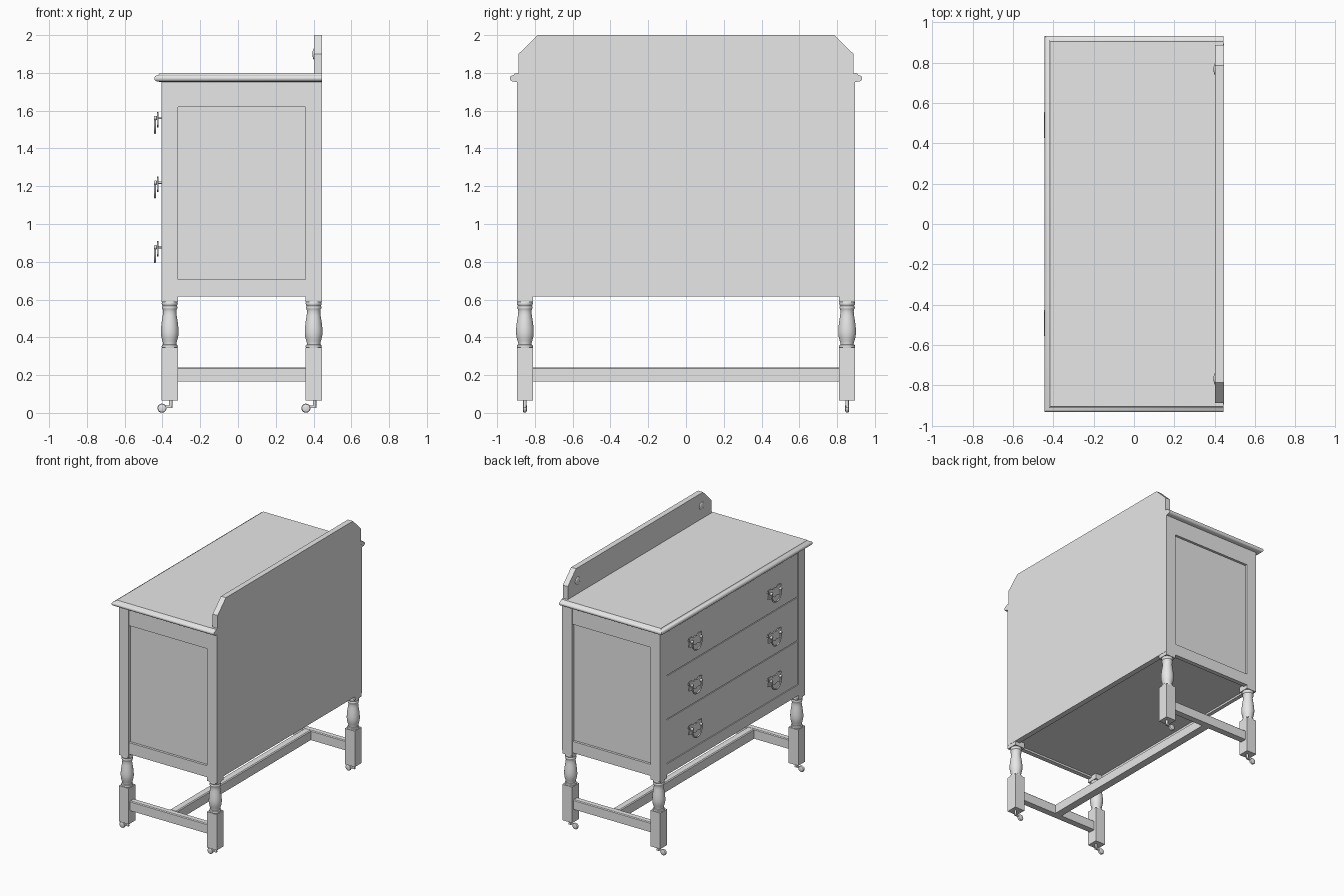
import bpy, bmesh, math
from mathutils import Vector

if "Cube" in bpy.data.objects:
    bpy.data.objects.remove(bpy.data.objects["Cube"], do_unlink=True)

grey = bpy.data.materials.new("plain_grey")
grey.use_nodes = True
grey.diffuse_color = (0.8, 0.8, 0.8, 1)
grey.node_tree.nodes["Principled BSDF"].inputs["Base Color"].default_value = (0.8, 0.8, 0.8, 1)


def finish(name, bm, smooth=False):
    bmesh.ops.recalc_face_normals(bm, faces=bm.faces)
    me = bpy.data.meshes.new(name)
    bm.to_mesh(me)
    bm.free()
    ob = bpy.data.objects.new(name, me)
    bpy.context.collection.objects.link(ob)
    me.materials.append(grey)
    if smooth:
        bpy.ops.object.select_all(action='DESELECT')
        ob.select_set(True)
        bpy.context.view_layer.objects.active = ob
        bpy.ops.object.shade_smooth_by_angle(angle=math.radians(40))
    return ob


def loft(name, rings, smooth=False):
    """Skin a list of closed rings and cap both ends."""
    bm = bmesh.new()
    loops = [[bm.verts.new(p) for p in r] for r in rings]
    n = len(loops[0])
    for a, b in zip(loops, loops[1:]):
        for i in range(n):
            j = (i + 1) % n
            bm.faces.new((a[i], a[j], b[j], b[i]))
    bm.faces.new(loops[0][::-1])
    bm.faces.new(loops[-1])
    return finish(name, bm, smooth)


def rect(x0, x1, y0, y1, z):
    return [(x0, y0, z), (x1, y0, z), (x1, y1, z), (x0, y1, z)]


def box(name, x0, x1, y0, y1, z0, z1):
    return loft(name, [rect(x0, x1, y0, y1, z0), rect(x0, x1, y0, y1, z1)])


def lathe(name, profile, centre, axis='Z', seg=24):
    """Turn (radius, distance) pairs about an axis through centre."""
    c = Vector(centre)
    rings = []
    for r, h in profile:
        ring = []
        for i in range(seg):
            a = 2 * math.pi * i / seg
            u, v = r * math.cos(a), r * math.sin(a)
            ring.append(c + Vector({'X': (h, u, v), 'Y': (u, h, v), 'Z': (u, v, h)}[axis]))
        rings.append(ring)
    return loft(name, rings, True)


def rod(name, pts, radius):
    cu = bpy.data.curves.new(name, 'CURVE')
    cu.dimensions = '3D'
    cu.bevel_depth = radius
    cu.bevel_resolution = 2
    cu.use_fill_caps = True
    sp = cu.splines.new('POLY')
    sp.points.add(len(pts) - 1)
    for p, q in zip(sp.points, pts):
        p.co = (*q, 1)
    cu.materials.append(grey)
    ob = bpy.data.objects.new(name, cu)
    bpy.context.collection.objects.link(ob)


FX, BX, SY = -0.405, 0.445, 0.895      # front, back and side planes
LEG_X, LEG_Y, H = (-0.3615, 0.4005), 0.853, 0.043

# Carcass core carries the recessed side panels and the underside
box("carcass", FX + 0.02, 0.42, -0.876, 0.876, 0.63, 1.756)

# Turned leg outline
turning = [(0.034, 0.335), (0.041, 0.345), (0.043, 0.352), (0.041, 0.359), (0.035, 0.363),
           (0.035, 0.368), (0.040, 0.385), (0.045, 0.405), (0.047, 0.425), (0.046, 0.45),
           (0.042, 0.485), (0.037, 0.515), (0.035, 0.535), (0.037, 0.548), (0.041, 0.555),
           (0.041, 0.561), (0.037, 0.566), (0.041, 0.573), (0.043, 0.58), (0.04, 0.588)]

for sy, side in ((1, "left"), (-1, "right")):
    y = sy * LEG_Y
    for x, end in zip(LEG_X, ("drawer_side", "back_side")):
        tag = f"{end}_{side}"
        box("post_" + tag, x - H, x + H, y - H, y + H, 0.587, 1.756)
        lathe("turned_leg_" + tag, turning, (x, y, 0))
        box("foot_block_" + tag, x - H, x + H, y - H, y + H, 0.065, 0.345)
        # Caster: stem, fork arm and wheel
        lathe("caster_stem_" + tag, [(0.009, 0.03), (0.009, 0.067)], (x + 0.005, y, 0), 'Z', 12)
        box("caster_arm_" + tag, x - 0.045, x + 0.014, y - 0.006, y + 0.006, 0.026, 0.038)
        lathe("caster_wheel_" + tag,
              [(0.012, -0.011), (0.021, -0.008), (0.024, -0.003), (0.024, 0.003),
               (0.021, 0.008), (0.012, 0.011)], (x - 0.041, y, 0.025), 'Y', 20)
    # Side frame rails and stretcher
    ya, yb = sorted((sy * 0.86, sy * SY))
    box("side_top_rail_" + side, -0.32, 0.359, ya, yb, 1.62, 1.756)
    box("side_bottom_rail_" + side, -0.32, 0.359, ya, yb, 0.615, 0.705)
    loft("side_stretcher_" + side,
         [rect(-0.32, 0.36, y - 0.025, y + 0.025, 0.165),
          rect(-0.32, 0.36, y - 0.025, y + 0.025, 0.234),
          rect(-0.32, 0.36, y - 0.019, y + 0.019, 0.24)])

# Long stretcher joining the side stretchers
loft("long_stretcher",
     [rect(-0.01, 0.05, -0.83, 0.83, 0.165), rect(-0.01, 0.05, -0.83, 0.83, 0.234),
      rect(-0.003, 0.043, -0.83, 0.83, 0.24)])

# Drawer-side rails
box("front_top_rail", FX, FX + 0.03, -0.812, 0.812, 1.73, 1.756)
box("front_bottom_rail", FX, FX + 0.03, -0.812, 0.812, 0.615, 0.70)

# Back board with clipped upper corners
outline = [(0.896, 0.615), (0.896, 1.775), (0.887, 1.775), (0.887, 1.90), (0.785, 2.0)]
outline += [(-y, z) for y, z in reversed(outline)]
loft("back_board", [[(x, y, z) for y, z in outline] for x in (0.402, BX)])

# Moulded top, flush at the back: (overhang, height)
mould = [(0.004, 1.752), (0.026, 1.755), (0.034, 1.760), (0.038, 1.768), (0.038, 1.775),
         (0.034, 1.782), (0.027, 1.786), (0.018, 1.788), (0.014, 1.792), (0.011, 1.798)]
loft("table_top", [rect(FX - o, BX - 0.0005, -SY - o, SY + o, z) for o, z in mould], True)

# Raised oval buttons on the back board
for sy in (1, -1):
    ob = lathe("oval_button", [(0.03, 0), (0.027, -0.004), (0.018, -0.007), (0.006, -0.009)],
               (0.403, sy * 0.767, 1.90), 'X')

# Drawers with drop handles
for k in range(3):
    zt = 1.727 - 0.343 * k
    box(f"drawer_{k + 1}", FX + 0.003, FX + 0.03, -0.806, 0.806, zt - 0.337, zt)
    zh = 1.545 - 0.342 * k
    for sy in (1, -1):
        yc = sy * 0.49
        tag = f"{k + 1}_{'left' if sy > 0 else 'right'}"
        # Shaped back plate
        half = [(0.0, 0.042), (0.02, 0.034), (0.045, 0.048), (0.08, 0.044), (0.072, 0.012),
                (0.08, -0.022), (0.05, -0.03), (0.022, -0.022), (0.0, -0.034)]
        shape = half + [(-a, b) for a, b in half[-2:0:-1]]
        loft("handle_plate_" + tag,
             [[(x, yc + a, zh + b) for a, b in shape] for x in (-0.428, -0.42)])
        # Pegs and hanging bail
        for s in (1, -1):
            lathe("handle_peg_" + tag,
                  [(0.006, 0.045), (0.006, 0.02), (0.011, 0.016), (0.012, 0.008), (0.008, 0.001)],
                  (-0.447, yc + s * 0.056, zh + 0.016), 'X', 12)
        bail = [(-0.440, yc + 0.056 * math.cos(t), zh + 0.016 - 0.078 * math.sin(t) ** 0.6)
                for t in [math.pi * i / 16 for i in range(16)]]
        bail.append((-0.440, yc - 0.056, zh + 0.016))
        rod("handle_bail_" + tag, bail, 0.006)
